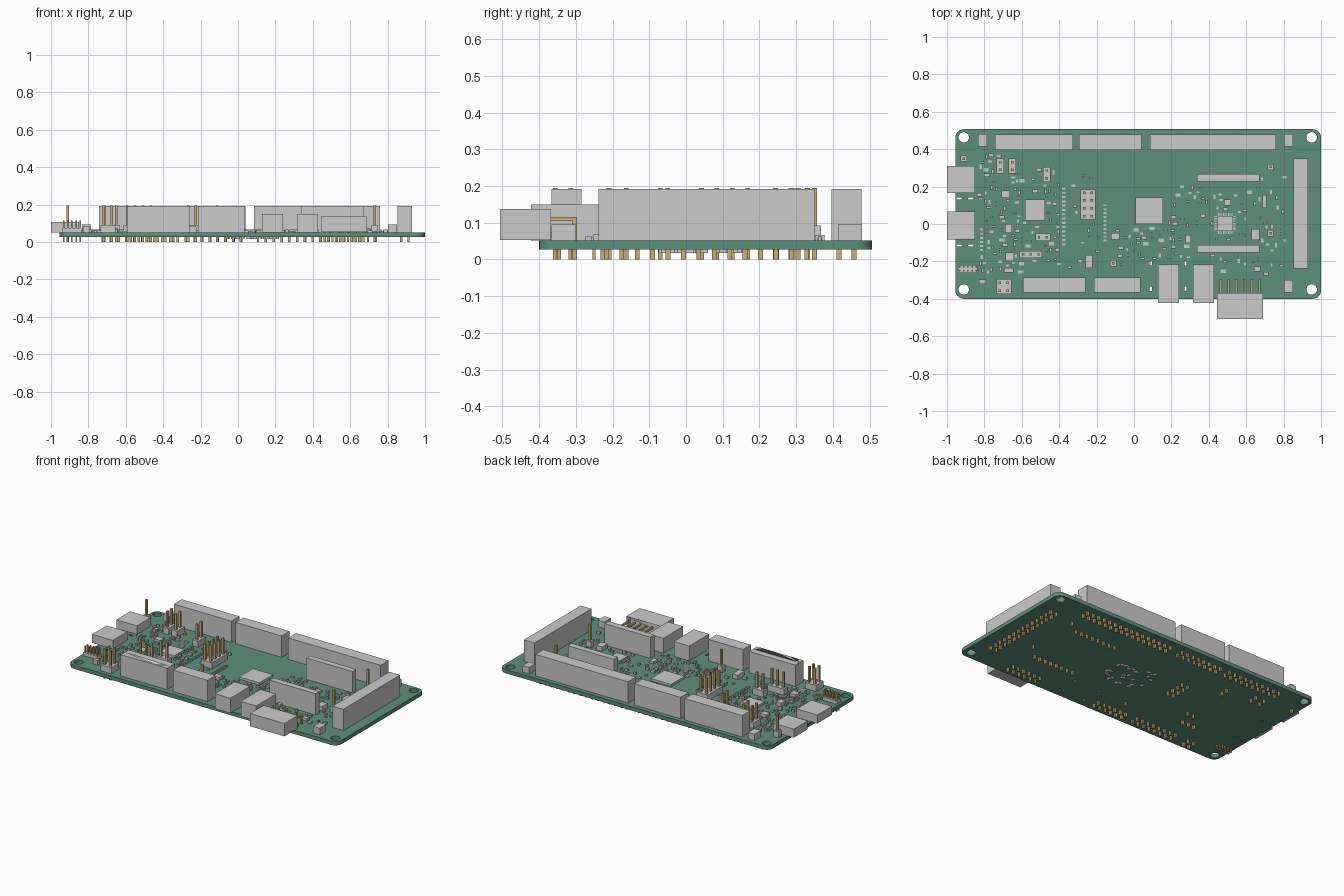
import bpy, bmesh, math, random
from mathutils import Matrix

if "Cube" in bpy.data.objects:
    bpy.data.objects.remove(bpy.data.objects["Cube"])

random.seed(4)
TOP, BOT, TALL = 0.052, 0.027, 0.192   # board top, board underside, socket top
PITCH = 0.042


def material(name, rgb):
    m = bpy.data.materials.new(name)
    m.diffuse_color = (*rgb, 1)
    m.use_nodes = True
    m.node_tree.nodes["Principled BSDF"].inputs["Base Color"].default_value = m.diffuse_color
    return m


GREEN = material("board_green", (0.11, 0.28, 0.2))
GOLD = material("contact_gold", (0.62, 0.42, 0.16))


def finish(name, bm, mat=None):
    bmesh.ops.recalc_face_normals(bm, faces=bm.faces)
    me = bpy.data.meshes.new(name)
    bm.to_mesh(me)
    bm.free()
    ob = bpy.data.objects.new(name, me)
    bpy.context.collection.objects.link(ob)
    if mat:
        me.materials.append(mat)
    return ob


def boxes(name, items, mat=None):
    """One object from many boxes (cx, cy, width, depth, z0, z1)."""
    bm = bmesh.new()
    for cx, cy, w, d, z0, z1 in items:
        m = Matrix.Translation((cx, cy, (z0 + z1) / 2)) @ Matrix.Diagonal((w, d, z1 - z0, 1))
        bmesh.ops.create_cube(bm, size=1, matrix=m)
    return finish(name, bm, mat)


occupied = []   # footprints kept free of small parts
pins = []       # every vertical gold contact


def reserve(cx, cy, w, d):
    occupied.append((cx, cy, w / 2, d / 2))


def part(name, cx, cy, w, d, top):
    reserve(cx, cy, w, d)
    return boxes(name, [(cx, cy, w, d, TOP, top)])


def grid_points(cx, cy, nx, ny, px, py):
    return [(cx + (i - (nx - 1) / 2) * px, cy + (j - (ny - 1) / 2) * py)
            for i in range(nx) for j in range(ny)]


def socket_mesh(w, d, h, nx, ny):
    """Block standing on z = 0 with a grid of square holes in its top."""
    bm = bmesh.new()
    v = [[bm.verts.new((w * (i / nx - .5), d * (j / ny - .5), h)) for j in range(ny + 1)]
         for i in range(nx + 1)]
    cells = [bm.faces.new((v[i][j], v[i + 1][j], v[i + 1][j + 1], v[i][j + 1]))
             for i in range(nx) for j in range(ny)]
    rim = [e for e in bm.edges if e.is_boundary]
    bmesh.ops.inset_individual(bm, faces=cells, thickness=min(w / nx, d / ny) * 0.26)
    # sides and bottom
    ext = bmesh.ops.extrude_edge_only(bm, edges=rim)["geom"]
    low = [g for g in ext if isinstance(g, bmesh.types.BMVert)]
    bmesh.ops.translate(bm, verts=low, vec=(0, 0, -h))
    bmesh.ops.contextual_create(bm, geom=[e for e in bm.edges if e.is_boundary])
    # holes
    holes = bmesh.ops.extrude_discrete_faces(bm, faces=cells)["faces"]
    bmesh.ops.translate(bm, verts=list({q for f in holes for q in f.verts}), vec=(0, 0, -h * .7))
    return bm


def socket(name, cx, cy, nx, ny, w, d):
    bm = socket_mesh(w, d, TALL - TOP, nx, ny)
    bmesh.ops.translate(bm, verts=bm.verts, vec=(cx, cy, TOP))
    finish(name, bm)
    reserve(cx, cy, w, d)
    for x, y in grid_points(cx, cy, nx, ny, w / nx, d / ny):
        pins.append((x, y, .013, .013, 0, BOT + .005))


def pin_header(name, cx, cy, nx, ny, pitch=PITCH, base=.092, top=.195, t=.013):
    part(name, cx, cy, nx * pitch * .95, ny * pitch * .95, base)
    for x, y in grid_points(cx, cy, nx, ny, pitch, pitch):
        pins.append((x, y, t, t, 0, top))


# Circuit board: rounded outline with mounting holes and slots
def rounded(cx, cy, w, d, r, n=6):
    pts = []
    for k, (sx, sy) in enumerate(((1, 1), (-1, 1), (-1, -1), (1, -1))):
        for i in range(n + 1):
            a = math.pi / 2 * (k + i / n)
            pts.append((cx + sx * (w / 2 - r) + r * math.cos(a),
                        cy + sy * (d / 2 - r) + r * math.sin(a)))
    return pts


loops = [rounded(.0225, .0535, 1.955, .907, .045)]
HOLES = [(x, y) for x in (-.91, .95) for y in (.463, -.35)]
loops += [rounded(x, y, .056, .056, .0279) for x, y in HOLES]
for x in (-.935, -.872):
    loops += [rounded(x, y, .03, .011, .005, 3) for y in (.136, -.115)]
for x in (.09, .275):
    loops += [rounded(x, y, .012, .025, .0055, 3) for y in (-.21, -.347)]
cu = bpy.data.curves.new("board_outline", 'CURVE')
cu.dimensions, cu.fill_mode, cu.extrude = '2D', 'BOTH', (TOP - BOT) / 2
for pts in loops:
    s = cu.splines.new('POLY')
    s.points.add(len(pts) - 1)
    for p, (x, y) in zip(s.points, pts):
        p.co = (x, y, 0, 1)
    s.use_cyclic_u = True
tmp = bpy.data.objects.new("board_outline", cu)
bpy.context.collection.objects.link(tmp)
bpy.context.view_layer.update()
me = bpy.data.meshes.new_from_object(tmp.evaluated_get(bpy.context.evaluated_depsgraph_get()))
bpy.data.objects.remove(tmp)
board = bpy.data.objects.new("circuit_board", me)
board.location.z = (TOP + BOT) / 2
bpy.context.collection.objects.link(board)
me.materials.clear()
me.materials.append(GREEN)
for x, y in HOLES:
    reserve(x, y, .09, .09)

# Tall socket strips
socket("rear_socket_left", -.534, .437, 10, 2, .418, .082)
socket("rear_socket_middle", -.128, .437, 8, 2, .334, .082)
socket("rear_socket_right", .422, .437, 16, 2, .672, .082)
socket("side_socket", .892, .056, 2, 14, .078, .588)
socket("front_socket_left", -.426, -.326, 8, 2, .336, .082)
socket("front_socket_right", -.089, -.326, 6, 2, .25, .082)
socket("inner_socket_rear", .503, .247, 8, 1, .334, .04)
socket("inner_socket_front", .503, -.133, 8, 1, .334, .04)

# Pin headers
pin_header("debug_header", -.246, .105, 2, 4)
pin_header("jumper_a", -.714, .31, 1, 2)
pin_header("jumper_b", -.651, .31, 1, 2)
pin_header("jumper_c", -.467, .265, 1, 2)
pin_header("jumper_d", -.487, -.07, 2, 1)
pin_header("jumper_e", -.551, -.163, 3, 1)
pin_header("jumper_block", -.696, -.335, 2, 2)
pin_header("fine_pitch_header", -.888, -.24, 5, 2, .022, .075, .115, .008)
for i, (x, y) in enumerate([(-.91, .35), (.73, .305), (.73, -.05), (-.11, -.21)]):
    pin_header(f"test_post_{i}", x, y, 1, 1, .036)

# Edge connectors
part("side_port_rear", -.925, .239, .15, .144, .108)
part("side_port_front", -.925, -.008, .15, .15, .108)
part("front_jack_left", .184, -.32, .112, .205, .15)
part("front_jack_right", .372, -.32, .112, .205, .15)

# Right-angle connector with front holes and bent pins
bm = socket_mesh(.248, .084, .139, 6, 2)
bmesh.ops.transform(bm, verts=bm.verts, matrix=Matrix.Translation((.567, -.368, .095))
                    @ Matrix.Rotation(math.pi / 2, 4, 'X'))
finish("right_angle_connector", bm)
reserve(.567, -.37, .25, .18)
for x, _ in grid_points(.567, 0, 6, 1, .0415, 1):
    for y, z in ((-.34, .074), (-.297, .116)):
        pins.append((x, (y - .372) / 2, .012, y + .372, z - .012, z))
        pins.append((x, y - .006, .012, .012, 0, z - .012))

# Chips and larger parts
part("main_processor", .082, .071, .146, .142, .067)
part("left_processor", -.53, .075, .108, .11, .067)
part("lead_chip", .487, .003, .082, .082, .068)
leads = []
for i in range(-4, 5):
    for s in (-1, 1):
        leads.append((.487 + i * .009, .003 + s * .047, .005, .018, TOP, .058))
        leads.append((.487 + s * .047, .003 + i * .009, .018, .005, TOP, .058))
boxes("lead_chip_legs", leads)
reserve(.487, .003, .12, .12)
for i, (x, y) in enumerate([(-.81, .447), (.826, .447), (.826, -.333)]):
    part(f"push_button_{i}", x, y, .048, .066, .095)
for i, (x, y, w, d, h) in enumerate([
        (-.24, -.2, .038, .07, .03), (.65, -.057, .044, .058, .03), (.698, .12, .022, .07, .02),
        (-.67, -.025, .038, .048, .024), (-.665, -.175, .045, .045, .02), (-.1, -.065, .045, .036, .02),
        (-.685, .16, .045, .04, .02), (-.67, -.247, .05, .022, .016), (.5, .115, .035, .03, .015),
        (.66, -.24, .035, .028, .016), (-.81, -.31, .036, .024, .03), (.29, -.08, .03, .045, .016)]):
    part(f"small_chip_{i}", x, y, w, d, TOP + h)

# Ordered rows of tiny parts
rows = []
for x, y, n, dy in [(-.375, .19, 14, -.023), (-.155, .1, 10, -.021), (-.815, -.03, 6, -.022)]:
    for k in range(n):
        rows.append((x, y + k * dy, .018, .01, TOP, .06))
    reserve(x, y + (n - 1) * dy / 2, .03, abs(n * dy))
boxes("resistor_rows", rows)


# Scattered tiny parts, filling the free areas
def scatter(x0, x1, y0, y1, n):
    out = []
    for _ in range(n * 6):
        if len(out) == n:
            break
        w, d = random.choice([(.022, .012), (.012, .022), (.016, .01), (.01, .016), (.028, .018)])
        x, y = random.uniform(x0, x1), random.uniform(y0, y1)
        if all(abs(x - a) > p + w / 2 + .005 or abs(y - b) > q + d / 2 + .005
               for a, b, p, q in occupied):
            reserve(x, y, w, d)
            out.append((x, y, w, d, TOP, TOP + random.choice([.008, .011, .015])))
    return out


tiny = []
for area in [(-.83, -.6, -.26, .37, 75), (-.6, -.4, -.22, .3, 35), (-.38, -.18, -.25, .3, 14),
             (-.12, .17, -.22, -.02, 28), (.17, .42, -.19, .2, 32), (.42, .75, -.28, .22, 34),
             (.68, .82, -.25, .37, 12)]:
    tiny += scatter(*area)
boxes("small_components", tiny)

# Underside parts beneath the main processor
under = [(.08 + random.uniform(-.14, .14), .06 + random.uniform(-.13, .1),
          *random.choice([(.022, .012), (.012, .022)]), .017, BOT) for _ in range(30)]
boxes("underside_components", under)

# All gold contacts
boxes("contact_pins", pins, GOLD)
